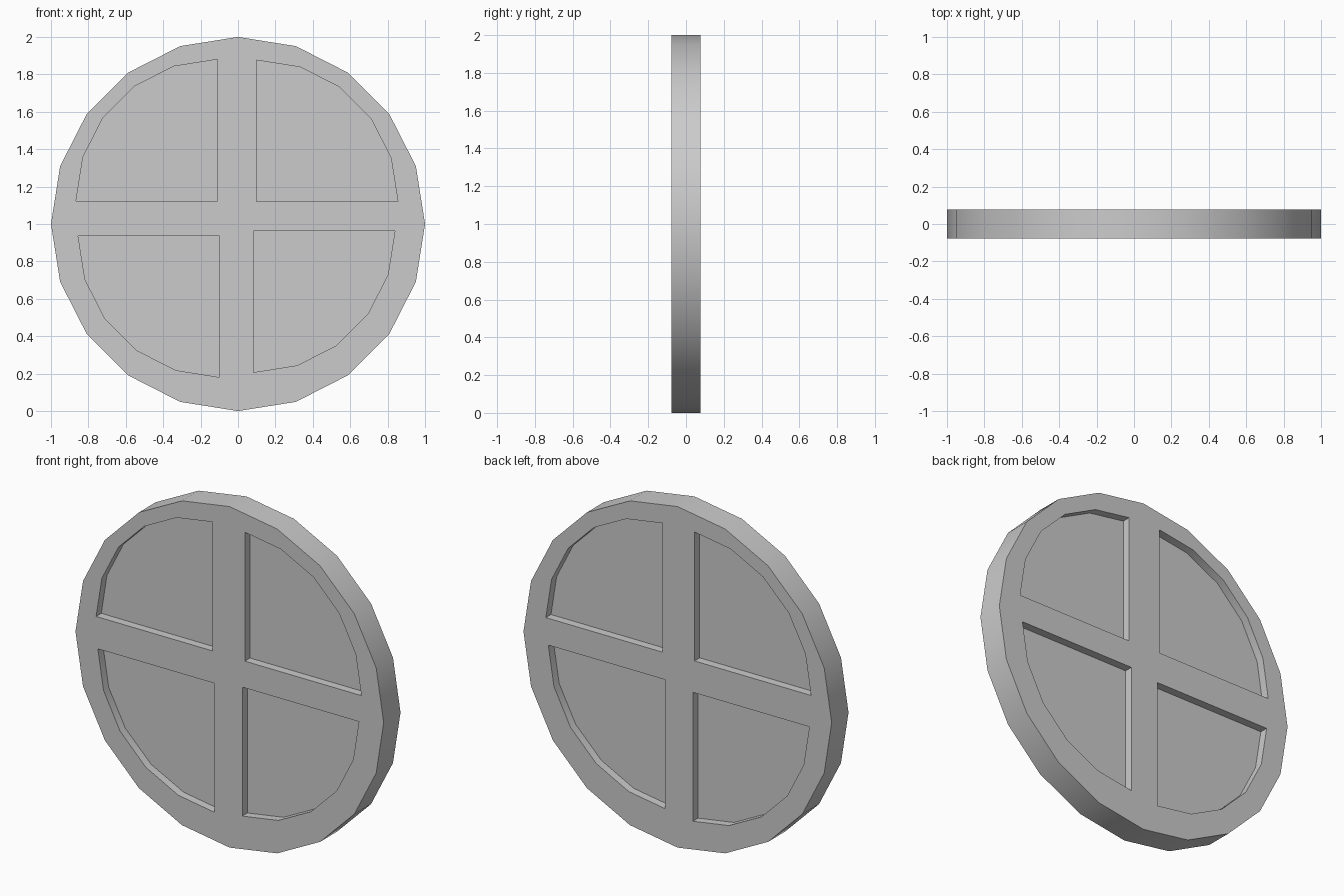
import bpy, bmesh
from math import sin, cos, pi

if "Cube" in bpy.data.objects:
    bpy.data.objects.remove(bpy.data.objects["Cube"])

HALF = 0.078      # half thickness of the disc
FLOOR = 0.03      # half thickness of the recessed web
STEP = pi / 10    # 20-sided outline


def add_prism(bm, points, y0, y1):
    """Closed prism from an (x, z) outline, running from y0 to y1."""
    front = [bm.verts.new((x, y0, z)) for x, z in points]
    back = [bm.verts.new((x, y1, z)) for x, z in points]
    bm.faces.new(front)
    bm.faces.new(back[::-1])
    n = len(points)
    for i in range(n):
        j = (i + 1) % n
        bm.faces.new((front[j], front[i], back[i], back[j]))


def make_object(name, bm):
    bmesh.ops.recalc_face_normals(bm, faces=bm.faces)
    mesh = bpy.data.meshes.new(name)
    bm.to_mesh(mesh)
    bm.free()
    ob = bpy.data.objects.new(name, mesh)
    bpy.context.collection.objects.link(ob)
    return ob


# round disc
bm = bmesh.new()
add_prism(bm, [(sin(i * STEP), 1 + cos(i * STEP)) for i in range(20)], -HALF, HALF)
disc = make_object("round_disc", bm)

# quarter-circle pockets on both faces: corner x, corner z, start quadrant
bm = bmesh.new()
for cx, cz, q in ((0.099, 1.12, 0), (-0.11, 1.124, 1), (-0.099, 0.937, 2), (0.083, 0.963, 3)):
    arc = [q * pi / 2 + i * STEP for i in range(6)]
    outline = [(cx, cz)] + [(cx + 0.756 * cos(a), cz + 0.756 * sin(a)) for a in arc]
    add_prism(bm, outline, -0.2, -FLOOR)
    add_prism(bm, outline, FLOOR, 0.2)
cutter = make_object("pocket_cutter", bm)
cutter.hide_render = True

# cut the pockets, leaving the rim and cross bars
bpy.ops.object.select_all(action='DESELECT')
bpy.context.view_layer.objects.active = disc
disc.select_set(True)
mod = disc.modifiers.new("pockets", 'BOOLEAN')
mod.operation = 'DIFFERENCE'
mod.solver = 'EXACT'
mod.object = cutter
bpy.ops.object.modifier_apply(modifier=mod.name)
bpy.data.objects.remove(cutter)

# smooth rim, sharp edges
bpy.ops.object.shade_smooth_by_angle(angle=pi / 6)
